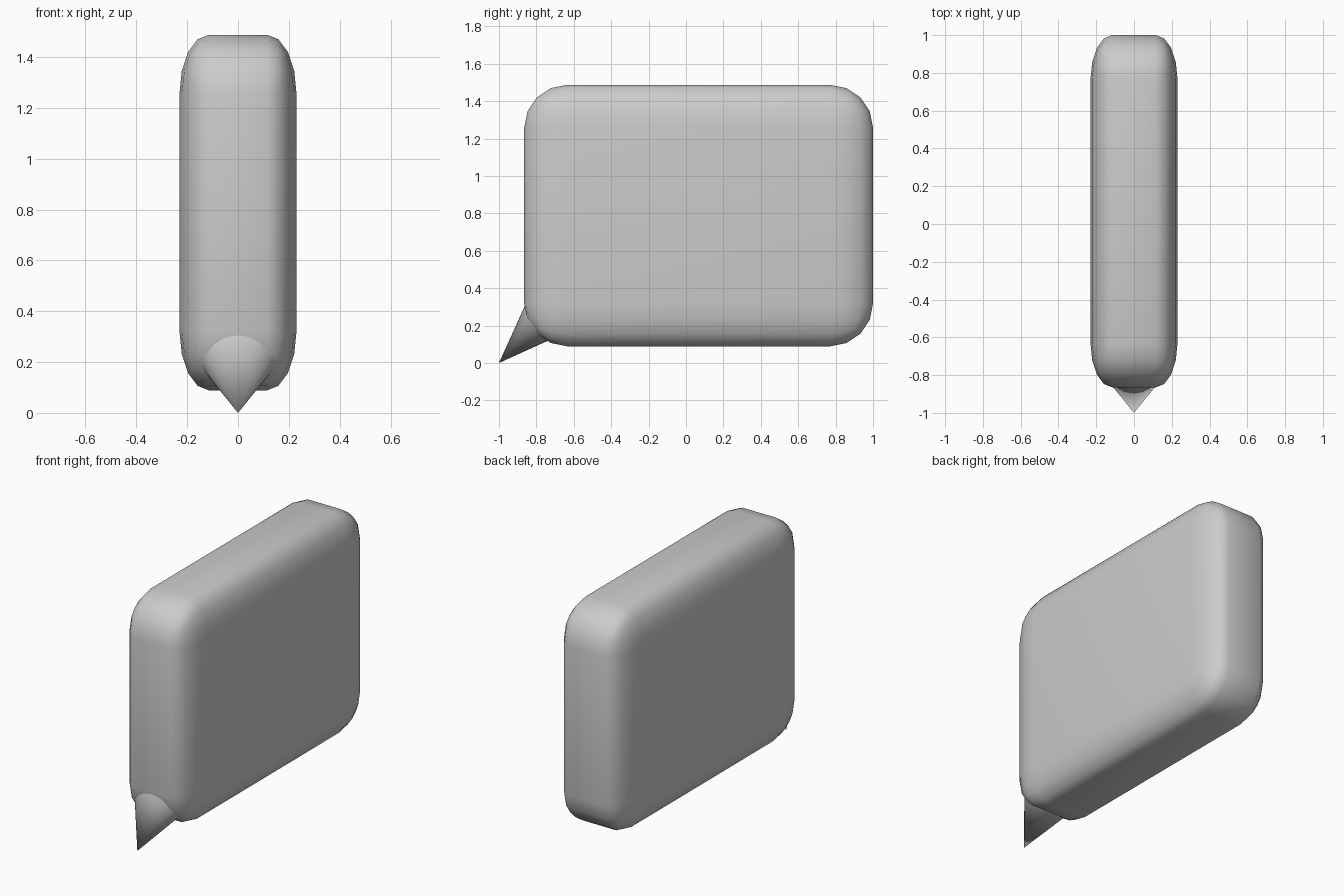
import bpy, bmesh, math
from mathutils import Matrix, Vector

if "Cube" in bpy.data.objects:
    bpy.data.objects.remove(bpy.data.objects["Cube"])


def add_object(name, bm):
    bmesh.ops.recalc_face_normals(bm, faces=bm.faces)
    mesh = bpy.data.meshes.new(name)
    bm.to_mesh(mesh)
    bm.free()
    mesh.shade_smooth()
    obj = bpy.data.objects.new(name, mesh)
    bpy.context.collection.objects.link(obj)
    return obj


# Speech bubble body: rounded block, squashed in x so the rounding is elliptical
bm = bmesh.new()
bmesh.ops.create_cube(bm, size=1)
bmesh.ops.scale(bm, vec=(0.92, 1.865, 1.398), verts=bm.verts)
bmesh.ops.bevel(bm, geom=bm.edges[:], offset=0.23, segments=4,
                profile=0.5, affect='EDGES')
bmesh.ops.scale(bm, vec=(0.5, 1, 1), verts=bm.verts)
bmesh.ops.translate(bm, vec=(0, 0.0675, 0.788), verts=bm.verts)
add_object("bubble_body", bm)

# Pointed tail: elliptical cone with its tip at the lower front corner
length = 0.37
bm = bmesh.new()
bmesh.ops.create_cone(bm, cap_ends=True, segments=32, radius1=0.376 * length,
                      radius2=0, depth=length)
bmesh.ops.remove_doubles(bm, verts=bm.verts, dist=1e-5)
bmesh.ops.translate(bm, vec=(0, 0, -length / 2), verts=bm.verts)
bmesh.ops.scale(bm, vec=(1.41, 1, 1), verts=bm.verts)
bmesh.ops.rotate(bm, cent=(0, 0, 0), verts=bm.verts,
                 matrix=Matrix.Rotation(math.radians(135), 3, 'X'))
bmesh.ops.translate(bm, vec=Vector((0, -1, 0)), verts=bm.verts)
tail = add_object("bubble_tail", bm)
bpy.context.view_layer.objects.active = tail
tail.select_set(True)
bpy.ops.object.shade_smooth_by_angle(angle=math.radians(40))
